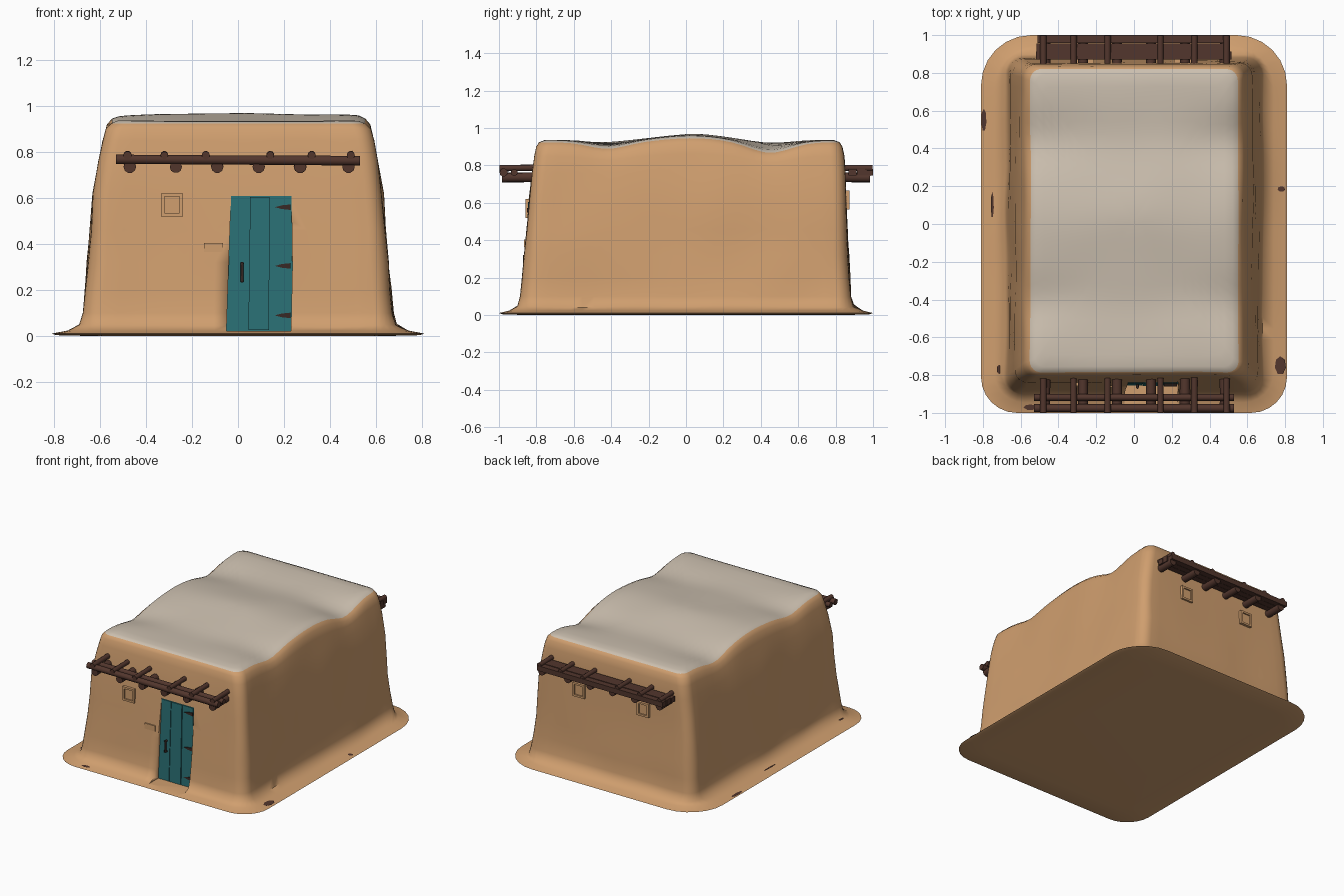
import bpy, bmesh, math
from mathutils import Vector, noise

if "Cube" in bpy.data.objects:
    bpy.data.objects.remove(bpy.data.objects["Cube"])


def material(name, rgb):
    m = bpy.data.materials.new(name)
    m.use_nodes = True
    m.diffuse_color = (*rgb, 1)
    m.node_tree.nodes["Principled BSDF"].inputs["Base Color"].default_value = (*rgb, 1)
    return m


CLAY = material("tan clay", (0.63, 0.345, 0.158))
PLASTER = material("pale plaster", (0.61, 0.53, 0.435))
TEAL = material("teal paint", (0.024, 0.165, 0.18))
WOOD = material("dark wood", (0.085, 0.037, 0.026))
IRON = material("dark iron", (0.04, 0.022, 0.018))


def finish(name, bm, *mats, angle=40):
    bmesh.ops.recalc_face_normals(bm, faces=bm.faces)
    mesh = bpy.data.meshes.new(name)
    bm.to_mesh(mesh)
    bm.free()
    ob = bpy.data.objects.new(name, mesh)
    bpy.context.collection.objects.link(ob)
    for m in mats:
        mesh.materials.append(m)
    bpy.ops.object.select_all(action="DESELECT")
    ob.select_set(True)
    bpy.context.view_layer.objects.active = ob
    bpy.ops.object.shade_smooth_by_angle(angle=math.radians(angle))
    return ob


def box(name, x0, x1, y0, y1, z0, z1, mat):
    bm = bmesh.new()
    bmesh.ops.create_cube(bm, size=1)
    for v in bm.verts:
        v.co = Vector((x0 + (v.co.x + .5) * (x1 - x0), y0 + (v.co.y + .5) * (y1 - y0),
                       z0 + (v.co.z + .5) * (z1 - z0)))
    return finish(name, bm, mat)


def slab(name, outline, front, back, mat):
    """Upright panel from an x-z outline; front and back give y at a height."""
    bm = bmesh.new()
    a = [bm.verts.new((x, front(z), z)) for x, z in outline]
    b = [bm.verts.new((x, back(z), z)) for x, z in outline]
    bm.faces.new(a)
    bm.faces.new(b)
    for i in range(len(a)):
        j = (i + 1) % len(a)
        bm.faces.new((a[i], a[j], b[j], b[i]))
    return finish(name, bm, mat)


def pole(name, start, end, radius, mat=WOOD):
    """Rough log with slightly uneven thickness."""
    start, end = Vector(start), Vector(end)
    turn = (end - start).to_track_quat("Z", "Y")
    bm = bmesh.new()
    rings = []
    for i in range(6):
        centre = start.lerp(end, i / 5)
        r = radius * (1 + .12 * noise.noise(centre * 9))
        rings.append([bm.verts.new(centre + turn @ Vector((r * math.cos(t * math.tau / 10),
                      r * math.sin(t * math.tau / 10), 0))) for t in range(10)])
    for lo, hi in zip(rings, rings[1:]):
        for t in range(10):
            u = (t + 1) % 10
            bm.faces.new((lo[t], lo[u], hi[u], hi[t]))
    bm.faces.new(rings[0])
    bm.faces.new(rings[-1])
    return finish(name, bm, mat)


def hump(v, centre, width):
    return math.exp(-((v - centre) / width) ** 2)


def roof_wave(x, y):
    """Rise of the sagging roof above its mean height."""
    edge = .3 + .7 * min(1, abs(x) / .55) ** 2
    tilt = 1 + .25 * x
    return (.036 * hump(y, .03, .22) * (1 - .4 * edge) - .05 * hump(y, .45, .15) * edge * tilt
            - .035 * hump(y, -.42, .14) * edge)


def ring(hx, y0, y1, r):
    """Rounded rectangle with the same point count for every size."""
    rb = r * 1.4 if r > .15 else r
    pts = []
    corners = [(hx, y0, r, -90), (hx, y1, rb, 0), (-hx, y1, rb, 90), (-hx, y0, r, 180)]
    for k, (cx, cy, rad, a0) in enumerate(corners):
        ox = cx - math.copysign(rad, cx)
        oy = cy + (rad if cy == y0 else -rad)
        arc = [Vector((ox + rad * math.cos(math.radians(a0 + 15 * i)),
                       oy + rad * math.sin(math.radians(a0 + 15 * i)))) for i in range(7)]
        pts.append(arc)
    out = []
    for k in range(4):
        out += pts[k]
        a, b = pts[k][-1], pts[(k + 1) % 4][0]
        n = 26 if k % 2 == 0 else 17
        out += [a.lerp(b, i / n) for i in range(1, n)]
    return out


# Clay body: base apron, battered walls and roof as one loft
# half width, front y, back y, corner radius, height, share of roof wave
levels = [(.62, -.84, .84, .10, 0, 0), (.79, -.98, .98, .19, .004, 0), (.81, -1, 1, .19, .011, 0),
          (.74, -.945, .945, .16, .024, 0), (.685, -.9, .895, .10, .048, 0),
          (.67, -.885, .88, .08, .10, 0), (.662, -.875, .875, .08, .2, 0),
          (.652, -.865, .87, .08, .32, 0), (.64, -.852, .862, .07, .46, 0),
          (.625, -.838, .855, .07, .62, 0), (.605, -.822, .85, .07, .76, .15),
          (.588, -.81, .845, .07, .85, .6), (.574, -.8, .835, .07, .9, .9),
          (.55, -.785, .82, .06, .924, 1), (.52, -.755, .79, .05, .934, 1)]
WHITE_FROM = 13
for i in range(1, 13):
    f = 1 - i * .08
    levels.append((.52 * f, .0175 - .7725 * f, .0175 + .7725 * f, .05 * f, .936, 1))

bm = bmesh.new()
loops = []
for n, (hx, y0, y1, r, z, share) in enumerate(levels):
    row = []
    for p in ring(hx, y0, y1, r):
        x, y, h = p.x, p.y, z + share * roof_wave(p.x, p.y)
        bump = noise.noise(Vector((x * 3, y * 3, z * 4)))
        if n == 4:
            h += .02 * noise.noise(Vector((x * 2.5, y * 2.5, 3)))
        if 4 <= n <= 14:
            s = 1 + .016 * bump
            x, y = x * s, y * (1 + .008 * bump)
        if n > 13:
            h += .006 * bump
        row.append(bm.verts.new((x, y, h)))
    loops.append(row)
for n, (lo, hi) in enumerate(zip(loops, loops[1:])):
    for i in range(len(lo)):
        j = (i + 1) % len(lo)
        face = bm.faces.new((lo[i], lo[j], hi[j], hi[i]))
        face.material_index = int(n >= WHITE_FROM)
bm.faces.new(loops[0])
bm.faces.new(loops[-1]).material_index = 1
house = finish("clay_house", bm, CLAY, PLASTER, angle=60)

# Door recess
door_y = lambda z: -.842 + .022 * z
doorway = [(-.05, .022), (.23, .022), (.236, .3), (.232, .608), (-.03, .608)]
cutter = slab("doorway_cutter", doorway, lambda z: -1.1, door_y, CLAY)
cutter.hide_render = True
cut = house.modifiers.new("doorway", "BOOLEAN")
cut.operation = "DIFFERENCE"
cut.solver = "EXACT"
cut.object = cutter
bpy.context.view_layer.objects.active = house
bpy.ops.object.modifier_apply(modifier="doorway")
bpy.data.objects.remove(cutter)

# Plank door, hinges and handle
slab("door_panel", doorway, lambda z: door_y(z) - .008, lambda z: door_y(z) + .02, TEAL)
for i, (a, b, c, d) in enumerate([(-.044, .04, -.027, .048), (.045, .135, .053, .137),
                                  (.14, .226, .142, .228)]):
    slab(f"door_plank_{i + 1}", [(a, .026), (b, .026), (d, .604), (c, .604)],
         lambda z: door_y(z) - .014 - .002 * (i % 2), door_y, TEAL)
for i, z in enumerate((.09, .305, .56)):
    y = door_y(z) - .02
    slab(f"hinge_{i + 1}", [(.16, z), (.19, z - .008), (.228, z - .012), (.228, z + .012),
                            (.19, z + .008)], lambda h: y, lambda h: y + .02, IRON)
y = door_y(.28)
pole("door_handle", (.018, y - .03, .235), (.018, y - .03, .32), .007, IRON)
for z in (.24, .315):
    pole("handle_mount", (.018, y, z), (.018, y - .03, z), .008, IRON)


# Small framed windows
def window(name, x, y, z, out):
    w, h, t = .047, .05, .014
    back, front = y - out * .03, y + out * .012
    lo, hi = min(back, front), max(back, front)
    box(name + "_frame_left", x + w - t, x + w, lo, hi, z - h, z + h, CLAY)
    box(name + "_frame_right", x - w, x - w + t, lo, hi, z - h, z + h, CLAY)
    box(name + "_frame_top", x - w + t, x + w - t, lo, hi, z + h - t, z + h, CLAY)
    box(name + "_frame_bottom", x - w + t, x + w - t, lo, hi, z - h, z - h + t, CLAY)
    pane = y + out * .002
    box(name + "_pane", x - w + t, x + w - t, min(back, pane), max(back, pane),
        z - h + t, z + h - t, CLAY)


window("front_window", -.287, -.846, .57, -1)
for side, x in (("left", .26), ("right", -.26)):
    window("back_window_" + side, x, .862, .615, 1)
box("exposed_brick", -.148, -.065, -.866, -.82, .365, .405, CLAY)

# Roof beams and slatted canopies, front and back
low_logs = (-.47, -.27, -.09, .09, .27, .48)
top_poles = (-.48, -.32, -.14, .14, .32, .49)
for side, s in (("front", -1), ("back", 1)):
    for x in low_logs:
        pole(side + "_beam", (x, s * .74, .738), (x, s * .985, .735), .026)
    for x in top_poles:
        pole(side + "_top_pole", (x, s * .8, .788), (x, s * .997, .785), .017)
for i, (y, r) in enumerate(((-.975, .021), (-.918, .018))):
    pole(f"front_rail_{i + 1}", (-.53, y, .768), (.53, y, .762), r)
for i in range(3):
    y = .87 + i * .044
    box(f"back_plank_{i + 1}", -.52 + i * .005, .515 - i * .006, y, y + .042,
        .745, .782 + .003 * (i % 2), WOOD)

# Dark stones showing through the apron
for x, y, a, b in ((-.795, .55, .014, .06), (.775, -.75, .03, .05), (-.715, -.77, .012, .025),
                   (.78, .185, .02, .015), (-.55, -.97, .035, .015), (-.75, .1, .008, .07)):
    bm = bmesh.new()
    bmesh.ops.create_circle(bm, cap_ends=True, radius=1, segments=7)
    top = .012 + max(0, min(.80 - abs(x), .99 - abs(y))) * .27
    for v in bm.verts:
        v.co = Vector((x + v.co.x * a, y + v.co.y * b, top + .004))
    finish("apron_stone", bm, WOOD)
